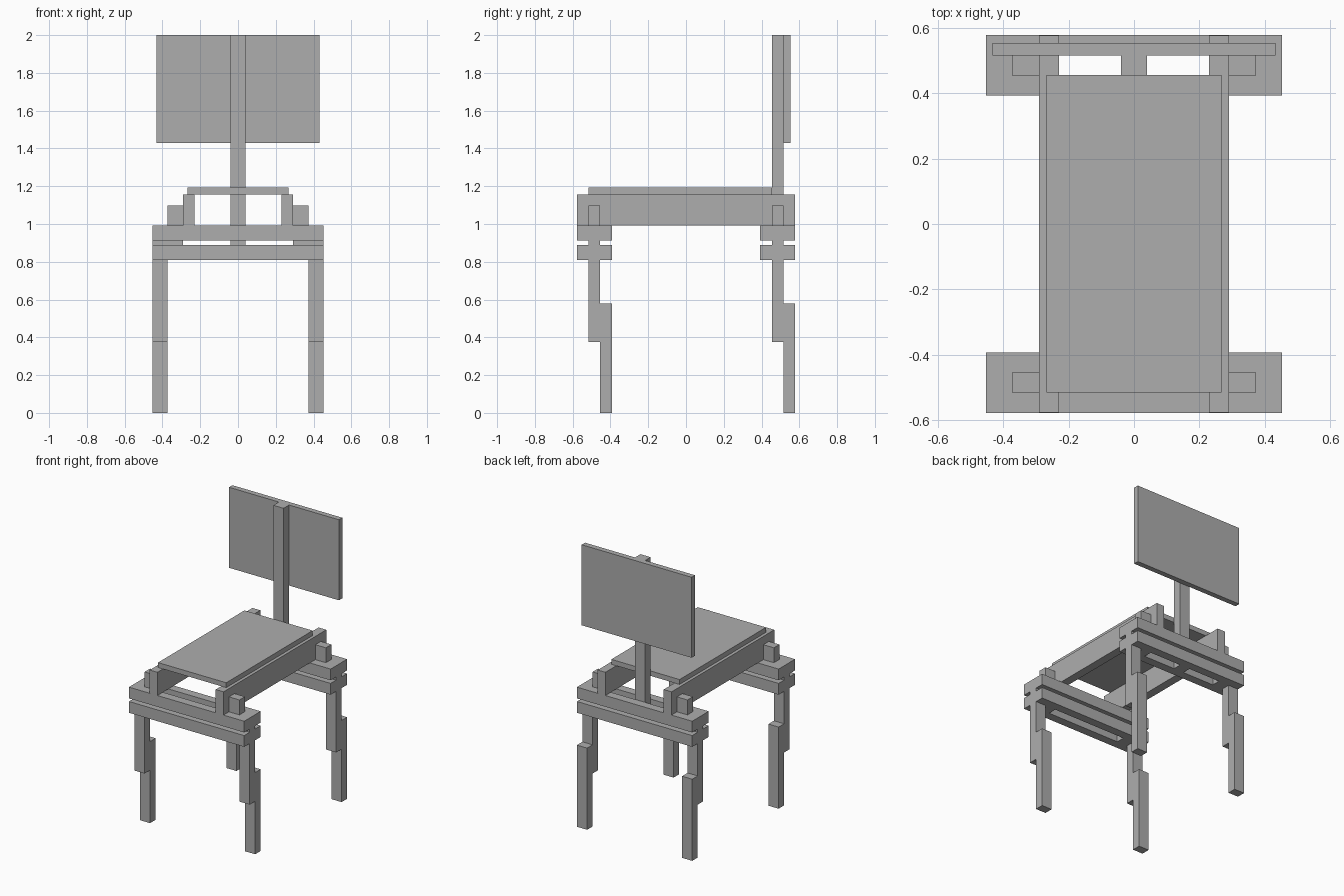
import bpy

# Remove the default cube only
default = bpy.data.objects.get("Cube")
if default:
    bpy.data.objects.remove(default, do_unlink=True)

# Single plain grey material
GREY = (0.42, 0.42, 0.42, 1.0)
grey = bpy.data.materials.new("plain_grey")
grey.use_nodes = True
grey.diffuse_color = GREY
grey.node_tree.nodes["Principled BSDF"].inputs["Base Color"].default_value = GREY


def box(name, xs, ys, zs):
    """Axis-aligned box from its extents on each axis."""
    lo, hi = zip(xs, ys, zs)
    centre = [(a + b) / 2 for a, b in zip(lo, hi)]
    bpy.ops.mesh.primitive_cube_add(size=1, location=centre)
    obj = bpy.context.object
    obj.name = name
    obj.scale = [b - a for a, b in zip(lo, hi)]
    bpy.ops.object.transform_apply(location=False, rotation=False, scale=True)
    obj.data.materials.append(grey)
    return obj


def pair(name, xs, ys, zs):
    """Matching boxes on the left (+x) and right (-x) sides."""
    box("left_" + name, xs, ys, zs)
    box("right_" + name, (-xs[1], -xs[0]), ys, zs)


T = 0.0615        # timber thickness
HALF_W = 0.453    # half width of the frame
LEG_IN = 0.373    # inner face of the legs
BEAM_OUT = 0.29   # outer face of the seat beams
RAIL_LOW, RAIL_TOP = 0.81, 0.992
CENTRE_Y = 0.485  # centre line of each rail and leg assembly

for end, y in (("front", -CENTRE_Y), ("back", CENTRE_Y)):
    inner = (y - T / 2, y + T / 2)
    # Legs: an upper post with a lower post lapped behind it
    pair(end + "_upper_leg", (LEG_IN, HALF_W), inner, (0.376, RAIL_TOP))
    pair(end + "_lower_leg", (LEG_IN, HALF_W), (inner[1], inner[1] + T), (0, 0.58))
    # Pegs that hold the seat beams
    pair(end + "_peg", (BEAM_OUT, LEG_IN), inner, (RAIL_LOW, 1.098))
    # Two levels of twin cross rails clamping the legs
    for level, zs in (("lower", (RAIL_LOW, 0.89)), ("upper", (0.912, RAIL_TOP))):
        for side, offset in (("outer", -T), ("inner", T)):
            if end == "back":
                offset = -offset
            ys = (inner[0] + offset, inner[1] + offset)
            box(f"{end}_{level}_{side}_rail", (-HALF_W, HALF_W), ys, zs)

# Seat beams running front to back, and the seat board on top
pair("seat_beam", (0.229, BEAM_OUT), (-0.577, 0.577), (RAIL_TOP, 1.157))
box("seat", (-0.268, 0.268), (-0.515, 0.455), (1.157, 1.192))

# Central back post and the backrest panel
post_back = CENTRE_Y + T / 2
box("back_post", (-0.04, 0.04), (CENTRE_Y - T / 2, post_back), (RAIL_LOW, 2.0))
box("backrest", (-0.432, 0.432), (post_back, post_back + 0.038), (1.428, 2.0))
